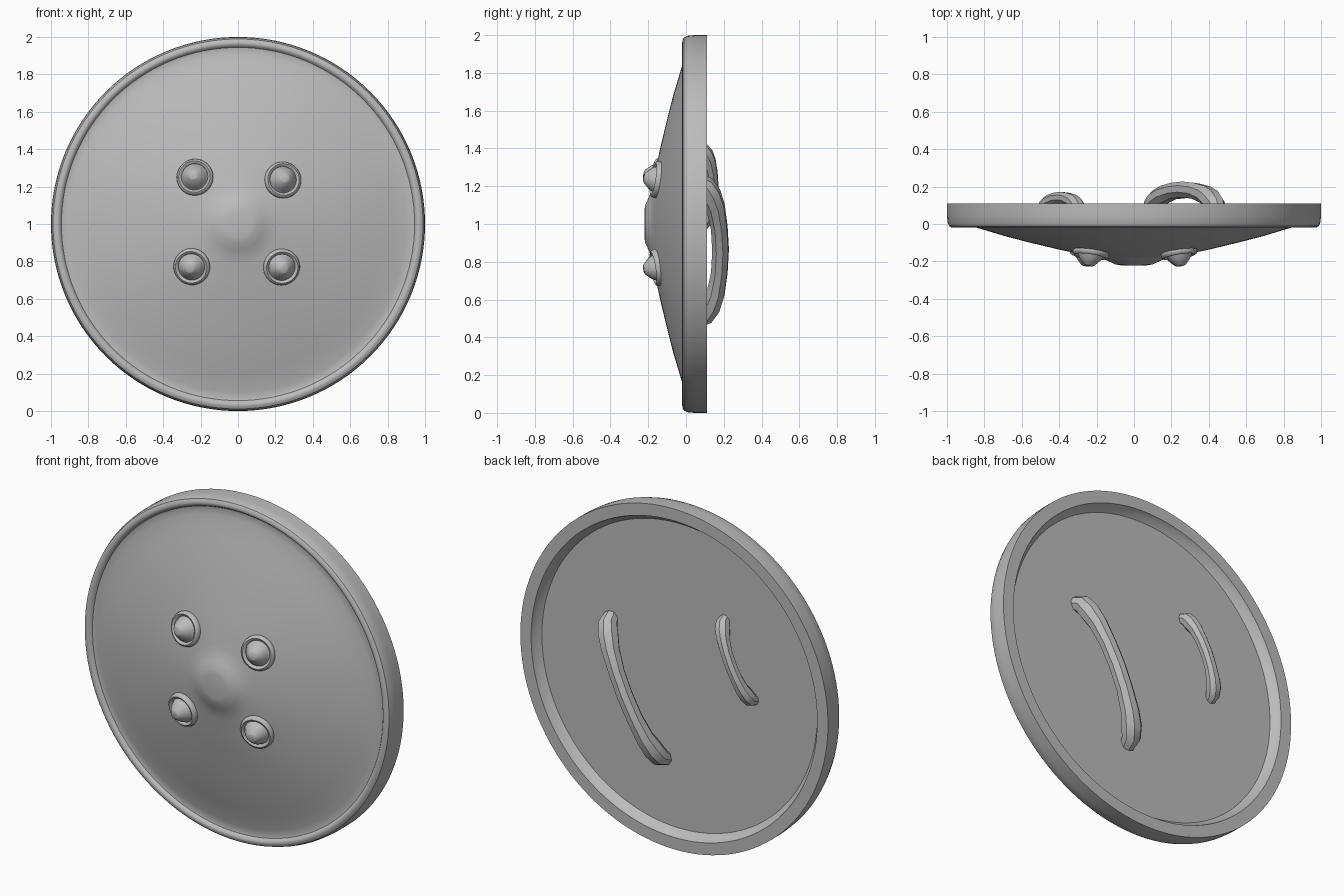
import bpy, bmesh, math
from mathutils import Vector, Matrix

cube = bpy.data.objects.get("Cube")
if cube:
    bpy.data.objects.remove(cube, do_unlink=True)

grey = bpy.data.materials.new("plain grey")
grey.use_nodes = True
colour = (0.5, 0.5, 0.5, 1)
grey.diffuse_color = colour
grey.node_tree.nodes["Principled BSDF"].inputs["Base Color"].default_value = colour


def finish(obj, angle):
    """Give the part its colour and smooth its shading."""
    obj.data.materials.clear()
    obj.data.materials.append(grey)
    bpy.ops.object.select_all(action='DESELECT')
    obj.select_set(True)
    bpy.context.view_layer.objects.active = obj
    bpy.ops.object.shade_smooth_by_angle(angle=math.radians(angle))


def lathe(name, profile, steps, matrix, angle=35):
    """Spin a (radius, y) profile around the y axis."""
    bm = bmesh.new()
    verts = [bm.verts.new((r, y, 0)) for r, y in profile]
    edges = [bm.edges.new(pair) for pair in zip(verts, verts[1:])]
    bmesh.ops.spin(bm, geom=verts + edges, cent=(0, 0, 0), axis=(0, 1, 0),
                   angle=math.tau, steps=steps, use_duplicate=False)
    bmesh.ops.remove_doubles(bm, verts=bm.verts, dist=0.0005)
    bmesh.ops.recalc_face_normals(bm, faces=bm.faces)
    mesh = bpy.data.meshes.new(name)
    bm.to_mesh(mesh)
    bm.free()
    obj = bpy.data.objects.new(name, mesh)
    bpy.context.collection.objects.link(obj)
    obj.matrix_world = matrix
    finish(obj, angle)


# Round board: boss, shallow dome, groove, rolled rim, recessed back
board = [(0, -0.221), (0.07, -0.221), (0.1, -0.216), (0.14, -0.197),
         (0.18, -0.181), (0.22, -0.172), (0.3, -0.158), (0.4, -0.137),
         (0.55, -0.101), (0.68, -0.068), (0.78, -0.038), (0.85, -0.017),
         (0.9, -0.005), (0.93, 0), (0.944, -0.003), (0.953, -0.015),
         (0.963, -0.02), (0.975, -0.019), (0.989, -0.01), (0.997, 0.012),
         (1, 0.045), (1, 0.11), (0.93, 0.11), (0.92, 0.085),
         (0.895, 0.06), (0, 0.06)]
lathe("shield_board", board, 128, Matrix.Translation((0, 0, 1)))

# Rivets: ring collar and domed stud with a flat tip, leaning with the dome
rivet = [(0, -0.073), (0.02, -0.073), (0.027, -0.069), (0.045, -0.05),
         (0.06, -0.032), (0.067, -0.015), (0.071, -0.011), (0.075, -0.018),
         (0.085, -0.023), (0.094, -0.018), (0.098, -0.006), (0.098, 0.02)]
places = {"upper_right": (-0.23, 0.25), "upper_left": (0.24, 0.235),
          "lower_right": (-0.247, -0.228), "lower_left": (0.233, -0.23)}
for place, (x, z) in places.items():
    outward = Vector((x, 0, z)).normalized()
    normal = (Vector((0, -1, 0)) + outward * 0.22).normalized()
    turn = Vector((0, -1, 0)).rotation_difference(normal).to_matrix().to_4x4()
    lathe("rivet_" + place, rivet, 40,
          Matrix.Translation((x, -0.152, 1 + z)) @ turn, 50)


def handle(name, low, high, rise, thick):
    """Sweep a bowed grip between two points on the back."""
    low, high = Vector(low), Vector(high)
    half = [(1, 0, 0.9), (0.93, 0.38, 1.15), (0.8, 0.6, 1.25),
            (0.62, 0.8, 1.12), (0.32, 0.95, 1)]
    path = [(-u, h, w) for u, h, w in half] + [(0, 1, 1)] + half[::-1]
    curve = bpy.data.curves.new(name, 'CURVE')
    curve.dimensions = '3D'
    curve.bevel_depth = thick
    curve.bevel_resolution = 2
    curve.use_fill_caps = True
    spline = curve.splines.new('POLY')
    spline.points.add(len(path) - 1)
    for point, (u, h, w) in zip(spline.points, path):
        spot = low.lerp(high, (u + 1) / 2)
        point.co = (spot.x, spot.y + rise * h, spot.z, 1)
        point.radius = w
    obj = bpy.data.objects.new(name, curve)
    bpy.context.collection.objects.link(obj)
    bpy.ops.object.select_all(action='DESELECT')
    obj.select_set(True)
    bpy.context.view_layer.objects.active = obj
    bpy.ops.object.convert(target='MESH')
    finish(bpy.context.object, 40)


# Arm loop and hand grip on the back
handle("arm_loop", (0.09, 0.05, 0.49), (0.45, 0.05, 1.23), 0.133, 0.046)
handle("hand_grip", (-0.485, 0.05, 0.985), (-0.29, 0.05, 1.41), 0.09, 0.034)
